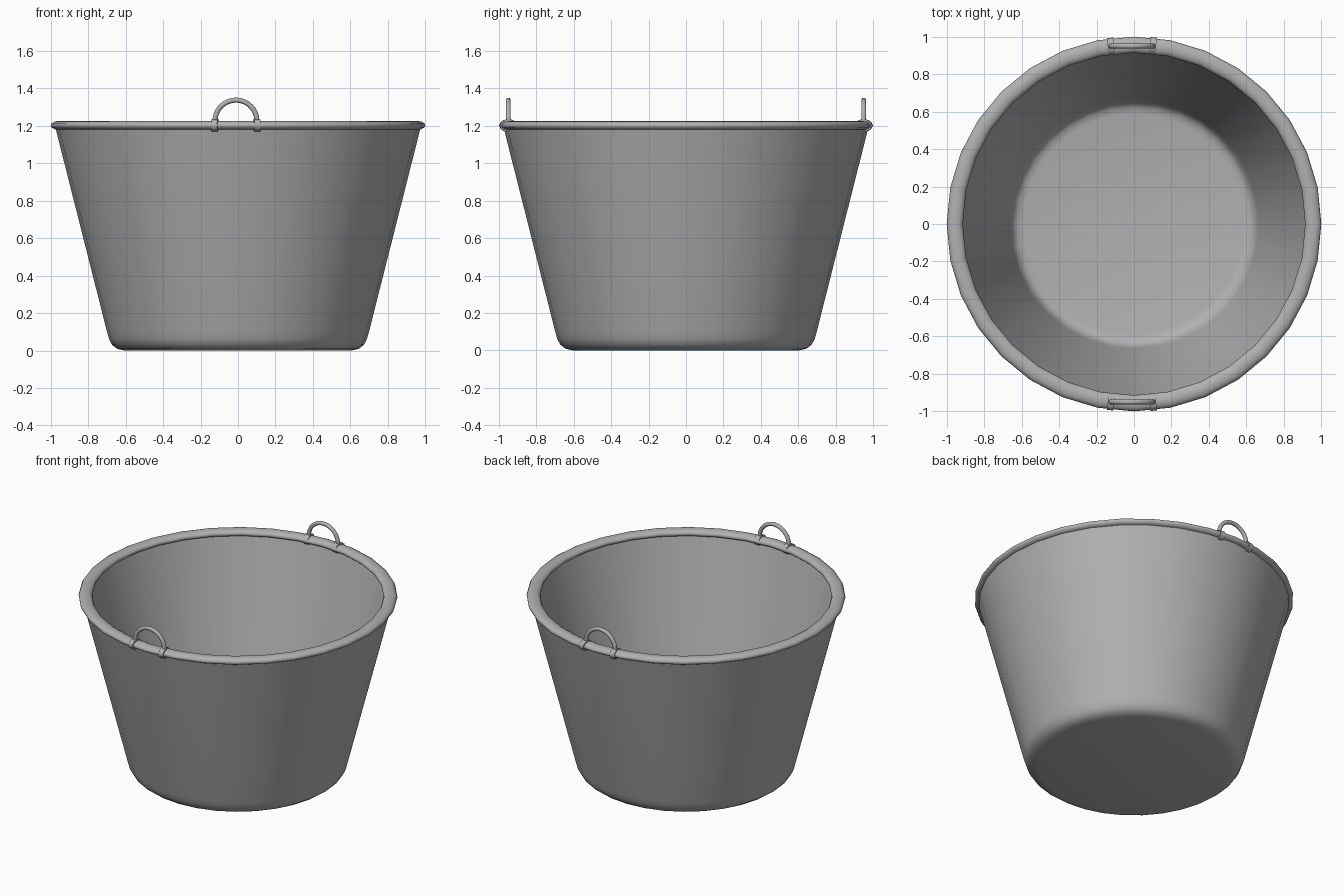
import bpy, bmesh, math
from mathutils import Matrix

if "Cube" in bpy.data.objects:
    bpy.data.objects.remove(bpy.data.objects["Cube"])

SEG = 32
RIM_R, RIM_Z = 0.957, 1.202

# Dark grey metal
metal = bpy.data.materials.new("dark_grey")
metal.diffuse_color = (0.44, 0.44, 0.44, 1.0)
metal.use_nodes = True
metal.node_tree.nodes["Principled BSDF"].inputs["Base Color"].default_value = metal.diffuse_color


def finish(name, bm, angle=40):
    bmesh.ops.recalc_face_normals(bm, faces=bm.faces[:])
    me = bpy.data.meshes.new(name)
    bm.to_mesh(me)
    bm.free()
    me.materials.append(metal)
    ob = bpy.data.objects.new(name, me)
    bpy.context.collection.objects.link(ob)
    bpy.ops.object.select_all(action='DESELECT')
    ob.select_set(True)
    bpy.context.view_layer.objects.active = ob
    bpy.ops.object.shade_smooth_by_angle(angle=math.radians(angle))
    return ob


def bridge(bm, rings):
    """Join successive loops of vertices with quads."""
    for a, b in zip(rings, rings[1:]):
        n = len(a)
        for i in range(n):
            j = (i + 1) % n
            bm.faces.new((a[i], a[j], b[j], b[i]))


def lathe(bm, profile, loop):
    rings = []
    for r, z in profile:
        rings.append([bm.verts.new((r * math.cos(t), r * math.sin(t), z))
                      for t in (2 * math.pi * i / SEG for i in range(SEG))])
    bridge(bm, rings + rings[:1] if loop else rings)
    return rings


def oval(a, b, n, r=0.0, z=0.0):
    return [(r + a * math.cos(2 * math.pi * i / n), z + b * math.sin(2 * math.pi * i / n))
            for i in range(n)]


# Bucket shell: outside from the base up, then down the inside to the floor
bm = bmesh.new()
shell = [(0.605, 0.0), (0.645, 0.009), (0.672, 0.03), (0.688, 0.06), (0.698, 0.095),
         (0.975, 1.19), (0.945, 1.195),
         (0.668, 0.105), (0.658, 0.07), (0.644, 0.043), (0.623, 0.027), (0.590, 0.02)]
rings = lathe(bm, shell, False)
bm.faces.new(rings[0])
bm.faces.new(rings[-1])
finish("bucket_body", bm)

# Rolled rim
bm = bmesh.new()
lathe(bm, oval(0.043, 0.024, 12, RIM_R, RIM_Z), True)
finish("rim", bm, 60)

CX, ARC_R, TUBE = -0.011, 0.112, 0.0135
for side, label in ((-1, "front"), (1, "back")):
    # Wire loop handle
    path = [(ARC_R, 1.19, 0.0)]
    path += [(ARC_R * math.cos(t), 1.225 + ARC_R * math.sin(t), t)
             for t in (math.pi * i / 16 for i in range(17))]
    path += [(-ARC_R, 1.19, math.pi)]
    bm = bmesh.new()
    rings = []
    for x, z, t in path:
        rings.append([bm.verts.new((CX + x + u * math.cos(t), side * 0.95 + v,
                                    z + u * math.sin(t)))
                      for u, v in oval(TUBE, TUBE, 10)])
    bridge(bm, rings)
    bm.faces.new(rings[0])
    bm.faces.new(rings[-1])
    finish(label + "_handle", bm)

    # Clips wrapped round the rim at both feet of the handle
    for sx, end in ((-1, "left"), (1, "right")):
        bm = bmesh.new()
        rings = [[bm.verts.new((w, u, v)) for u, v in oval(0.045, 0.034, 12)]
                 for w in (-0.017, 0.017)]
        bridge(bm, rings)
        for ring in rings:
            bm.faces.new(ring)
        x = CX + sx * ARC_R
        y = side * math.sqrt(RIM_R ** 2 - x ** 2)
        turn = Matrix.Rotation(math.atan2(-x, y) if side > 0 else math.atan2(x, -y), 4, 'Z')
        bm.transform(Matrix.Translation((x, y, RIM_Z)) @ turn)
        finish(f"{label}_clip_{end}", bm)
